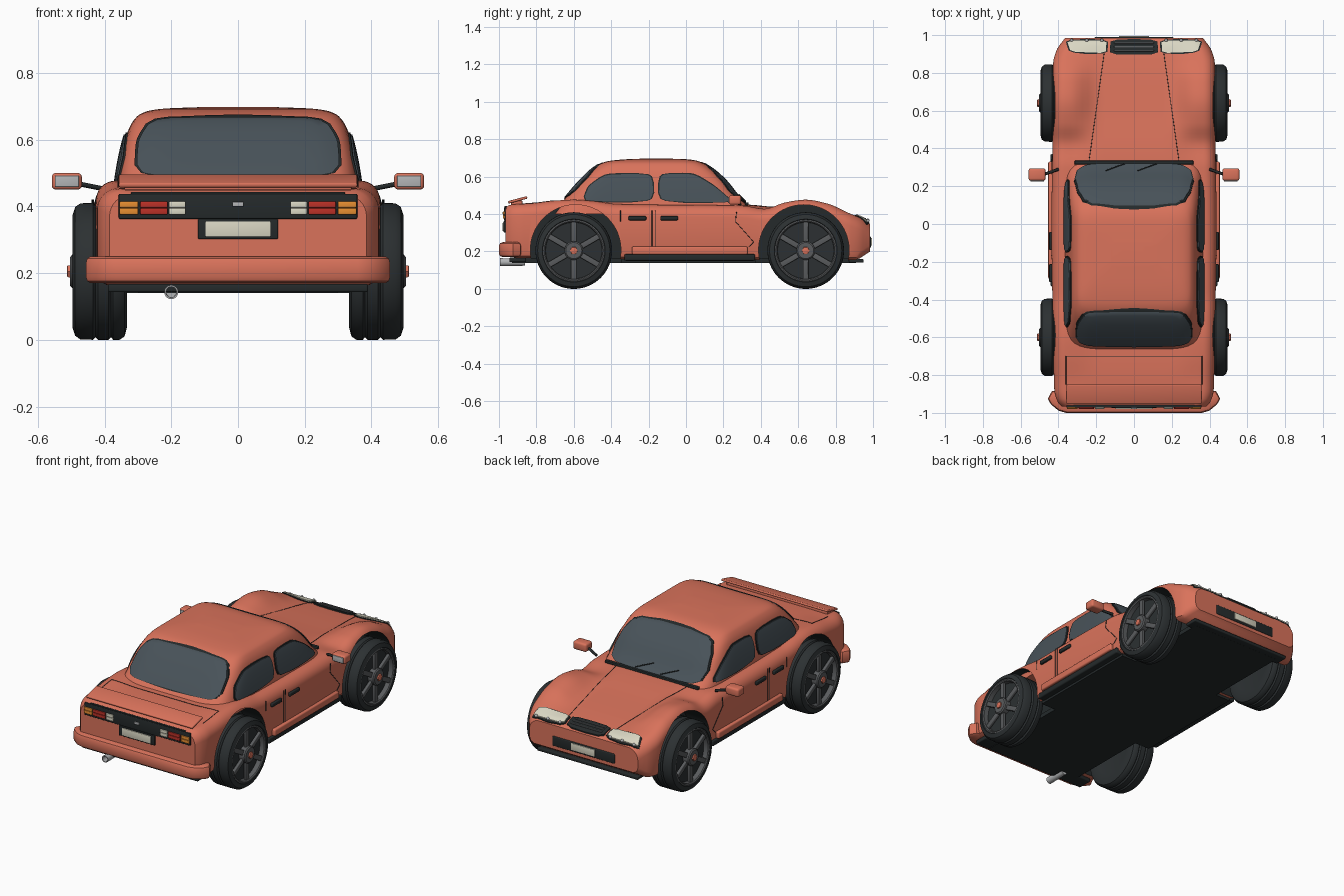
import bpy, bmesh, math
from mathutils import Vector

if "Cube" in bpy.data.objects:
    bpy.data.objects.remove(bpy.data.objects["Cube"])

def mat(name, r, g, b):
    m = bpy.data.materials.new(name)
    m.diffuse_color = (r, g, b, 1)
    m.use_nodes = True
    m.node_tree.nodes["Principled BSDF"].inputs["Base Color"].default_value = m.diffuse_color
    return m
PAINT = mat("paint", .70, .17, .105); BLACK = mat("black_trim", .018, .023, .024)
GLASS = mat("glass", .065, .085, .10); RUBBER = mat("rubber", .025, .03, .032)
ALLOY = mat("alloy", .10, .105, .11); CHROME = mat("chrome", .45, .46, .47)
CREAM = mat("cream", .70, .68, .55); RED = mat("red", .5, .03, .02); AMBER = mat("amber", .8, .27, .03)

def curve(*keys):
    """Monotone smooth interpolation through (x, value) keys."""
    X, V = zip(*sorted(keys)); n = len(X)
    d = [(V[i+1]-V[i])/(X[i+1]-X[i]) for i in range(n-1)]
    m = [d[0]] + [0 if d[i-1]*d[i] <= 0 else 2*d[i-1]*d[i]/(d[i-1]+d[i]) for i in range(1, n-1)] + [d[-1]]
    def f(x):
        x = min(max(x, X[0]), X[-1])
        i = max(k for k in range(n-1) if X[k] <= x)
        h = X[i+1]-X[i]; t = (x-X[i])/h
        return ((1+2*t)*(1-t)**2*V[i] + t*(1-t)**2*h*m[i] + t*t*(3-2*t)*V[i+1] + t*t*(t-1)*h*m[i+1])
    return f

def finish(name, bm, *mats):
    bmesh.ops.recalc_face_normals(bm, faces=bm.faces)
    me = bpy.data.meshes.new(name); bm.to_mesh(me); bm.free()
    o = bpy.data.objects.new(name, me); bpy.context.collection.objects.link(o)
    for m in mats: me.materials.append(m)
    return o

def loft(name, rings, *mats):
    bm = bmesh.new()
    R = [[bm.verts.new(p) for p in r] for r in rings]
    for a, b in zip(R, R[1:]):
        for i in range(len(a)):
            j = (i+1) % len(a)
            bm.faces.new((a[i], a[j], b[j], b[i]))
    bm.faces.new(R[0]); bm.faces.new(R[-1])
    return finish(name, bm, *mats)

def box(name, c, size, m, bevel=0, rot=(0, 0, 0)):
    bm = bmesh.new(); bmesh.ops.create_cube(bm, size=1)
    bmesh.ops.scale(bm, vec=size, verts=bm.verts)
    if bevel: bmesh.ops.bevel(bm, geom=bm.edges[:], offset=bevel, segments=3, profile=.5, affect='EDGES')
    o = finish(name, bm, m); o.location = c; o.rotation_euler = rot
    return o

def lathe(name, prof, m, s=1, cy=0, cz=0, seg=48):
    """Revolve (x, radius) profile round the x axis."""
    A = [2*math.pi*k/seg for k in range(seg)]
    return loft(name, [[(s*x, cy+r*math.cos(a), cz+r*math.sin(a)) for a in A] for x, r in prof], m)

def tube(name, pts, r, m):
    cu = bpy.data.curves.new(name, 'CURVE'); cu.dimensions = '3D'
    cu.bevel_depth = r; cu.bevel_resolution = 1; cu.use_fill_caps = True
    sp = cu.splines.new('POLY'); sp.points.add(len(pts)-1)
    for q, p in zip(sp.points, pts): q.co = (*p, 1)
    o = bpy.data.objects.new(name, cu); bpy.context.collection.objects.link(o)
    cu.materials.append(m)

def panel(name, poly, fn, off, m, grow=0, soft=2):
    """Rounded polygon laid on a surface fn(u, v, offset)."""
    P = [Vector(p) for p in poly]
    for k in range(soft):
        c = .14 if k == 0 else .25
        P = [q for i in range(len(P)) for q in (P[i].lerp(P[(i+1) % len(P)], c), P[i].lerp(P[(i+1) % len(P)], 1-c))]
    P = [P[i].lerp(P[(i+1) % len(P)], k/n) for i in range(len(P))
         for n in [max(1, int((P[(i+1) % len(P)]-P[i]).length/.02))] for k in range(n)]
    C = sum(P, Vector((0, 0)))/len(P)
    P = [p + (p-C).normalized()*grow for p in P]
    steps = [(k/10, off) for k in range(1, 11)] + [(1, -.012)]
    return loft(name, [[fn(*C.lerp(p, max(t, .05)), o) for p in P] for t, o in steps], m)

# Lower body: cross-sections along y
width = curve((-.965, .385), (-.94, .405), (-.88, .422), (-.4, .432), (0, .437), (.4, .432), (.85, .428), (.92, .41), (.985, .365))
mid = curve((-.965, .435), (-.94, .45), (-.7, .465), (.3, .452), (.6, .42), (.85, .39), (.95, .37), (.985, .345))
fender = curve((-.965, .435), (-.94, .45), (-.82, .458), (-.7, .472), (-.6, .477), (-.5, .47), (-.36, .453), (.3, .445),
               (.42, .428), (.53, .462), (.64, .477), (.76, .455), (.86, .41), (.95, .37), (.985, .345))
floor = curve((-.965, .19), (-.9, .165), (.9, .155), (.985, .20))
RAD = .065
def top(x, y):
    t = min(max((abs(x)-.18)/.16, 0), 1); t = t*t*(3-2*t)
    return mid(y)*(1-t) + fender(y)*t
def body_z(x, y, off=0):
    e = max(abs(x)-(width(y)-RAD), 0)
    return top(x, y) - RAD + math.sqrt(max(RAD**2-e*e, 0)) + off
def on_body(x, y, off): return (x, y, body_z(x, y, off))
rings = []
for k in range(101):
    y = -.965 + 1.95*k/100
    w, b = width(y), floor(y)
    h = [(w-.03, b), (w-.008, b+.012), (w, b+.035)]
    for i in range(9):
        a = i*math.pi/16
        x = w-RAD+RAD*math.cos(a)
        h.append((x, top(x, y)-RAD+RAD*math.sin(a)))
    h += [((w-RAD)*(1-i/12), top((w-RAD)*(1-i/12), y)) for i in range(1, 13)]
    rings.append([(x, y, z) for x, z in h] + [(-x, y, z) for x, z in h[-2::-1]])
body = loft("body", rings, PAINT, BLACK)

# Wheel arches cut from the body with dark inner faces
for s in (-1, 1):
    for cy in (-.59, .63):
        cut = lathe("arch_cutter", [(.29, .242), (.6, .242)], PAINT, s, cy, .208, 64)
        cut.data.materials.append(BLACK); cut.hide_render = True
        for p in cut.data.polygons: p.material_index = 1
        md = body.modifiers.new("arch", 'BOOLEAN'); md.operation = 'DIFFERENCE'; md.solver = 'EXACT'; md.object = cut
me = bpy.data.meshes.new_from_object(body.evaluated_get(bpy.context.evaluated_depsgraph_get()))
body.modifiers.clear(); body.data = me
for o in [o for o in bpy.data.objects if o.name.startswith("arch_cutter")]: bpy.data.objects.remove(o)

# Cabin: squarish sections stacked in z
half = curve((.40, .372), (.46, .365), (.55, .35), (.63, .328), (.67, .302), (.685, .272), (.693, .22), (.697, .12))
yf = curve((.40, .37), (.45, .325), (.5, .275), (.58, .21), (.65, .13), (.68, .075), (.692, .02), (.697, -.1))
yr = curve((.40, -.71), (.48, -.65), (.60, -.545), (.66, -.475), (.68, -.43), (.692, -.34), (.697, -.22))
N = 8
def other(v): return (1-min(abs(v), .985)**N)**(1/N)
def side(s):
    def fn(y, z, off):
        c, d = (yf(z)+yr(z))/2, (yf(z)-yr(z))/2
        return (s*(half(z)*other((y-c)/d)+off), y, z)
    return fn
def end(s):
    def fn(x, z, off):
        c, d = (yf(z)+yr(z))/2, (yf(z)-yr(z))/2
        return (x, c + s*(d*other(x/half(z))+off), z)
    return fn
rings = []
for k in range(41):
    z = .40 + .297*math.sin(k/40*math.pi/2)
    c, d, ring = (yf(z)+yr(z))/2, (yf(z)-yr(z))/2, []
    for i in range(120):
        u, v = math.cos(i*math.pi/60), math.sin(i*math.pi/60)
        r = (abs(u)**N+abs(v)**N)**(-1/N)
        ring.append((half(z)*r*u, c+d*r*v, z))
    rings.append(ring)
loft("cabin", rings, PAINT)

# Windows with dark seals
def window(name, poly, fn):
    panel(name+"_seal", poly, fn, .005, BLACK, .007)
    panel(name, poly, fn, .009, GLASS)
window("windshield", [(-.325, .46), (.325, .46), (.278, .672), (-.278, .672)], end(1))
window("rear_window", [(-.305, .49), (.305, .49), (.30, .60), (.255, .668), (-.255, .668), (-.30, .60)], end(-1))
for s in (-1, 1):
    window("rear_side_window", [(-.55, .468), (-.175, .468), (-.18, .615), (-.43, .612), (-.52, .55)], side(s))
    window("front_side_window", [(-.145, .468), (.255, .462), (.15, .55), (.04, .615), (-.14, .615)], side(s))
box("cowl", (0, .325, .455), (.63, .02, .016), BLACK, .004)
for x in (-.15, .02):
    tube("wiper", [end(1)(x, .505, .012), end(1)(x+.05, .487, .014), end(1)(x+.10, .468, .012)], .003, BLACK)

# Wheels
for s in (-1, 1):
    for cy in (-.6, .64):
        lathe("tyre", [(.34, .13), (.332, .165), (.34, .195), (.355, .205), (.374, .205), (.381, .197), (.388, .205), (.42, .205),
              (.427, .197), (.434, .205), (.472, .204), (.488, .193), (.496, .168), (.490, .162), (.462, .155)], RUBBER, s, cy, .205, 64)
        lathe("rim_ring", [(.455, .162), (.493, .165), (.495, .158), (.490, .152), (.455, .15)], ALLOY, s, cy, .205, 64)
        for k in range(6):
            a = k*math.pi/3 + math.pi/6
            box("spoke", (s*.477, cy+.095*math.cos(a), .205+.095*math.sin(a)), (.018, .125, .03), ALLOY, .004, (a, 0, 0))
        lathe("hub", [(.45, .05), (.497, .05), (.503, .043), (.503, .03)], ALLOY, s, cy, .205, 32)
        lathe("hub_cap", [(.49, .022), (.511, .02), (.513, .015)], PAINT, s, cy, .205, 6)

# Floor, sills, doors, mirrors
box("floor_pan", (0, -.01, .152), (.60, 1.84, .025), BLACK)
box("floor_middle", (0, .015, .152), (.80, .72, .025), BLACK)
box("rear_valance", (0, -.90, .155), (.78, .09, .025), BLACK, .006)
box("front_lip", (0, .91, .15), (.68, .08, .02), BLACK, .006)
for s in (-1, 1):
    box("side_skirt", (s*.42, .02, .168), (.045, .70, .035), BLACK, .008)
    box("sill", (s*.436, .02, .205), (.036, .62, .042), PAINT, .008)
    for y in (-.26, -.09): box("door_handle", (s*.44, y, .378), (.018, .095, .022), BLACK, .005)
    seams = [[(-.165, .225), (-.165, .42)], [(-.182, .225), (-.182, .42)], [(-.35, .36), (-.35, .42)],
             [(.27, .41), (.265, .36), (.362, .25), (.335, .225)]]
    for line in seams: tube("door_seam", [(s*(width(y)+.0005), y, z) for y, z in line], .0022, BLACK)
    box("mirror", (s*.513, .262, .475), (.09, .065, .05), PAINT, .012)
    box("mirror_glass", (s*.513, .228, .475), (.072, .006, .034), CHROME, .002)
    tube("mirror_stalk", [(s*.40, .29, .452), (s*.44, .275, .46), (s*.48, .262, .468)], .008, BLACK)
    tube("hood_seam", [on_body(s*(.24-.09*k/20), .32+.64*k/20, .0005) for k in range(21)], .0016, BLACK)

# Nose: headlights, grille, number plate
for s in (-1, 1):
    lamp = [(s*.145, .972), (s*.355, .972), (s*.335, .912), (s*.15, .905)]
    panel("headlight_frame", lamp, on_body, .006, BLACK, .009, 1)
    panel("headlight", lamp, on_body, .012, CREAM, 0, 1)
    for x in (.17, .25, .33):
        bm = bmesh.new(); bmesh.ops.create_uvsphere(bm, u_segments=16, v_segments=8, radius=.009)
        finish("lamp_stud", bm, CHROME).location = on_body(s*x, .972, .012)
panel("top_grille_frame", [(-.12, .975), (.12, .975), (.125, .90), (-.125, .90)], on_body, .008, BLACK, .004, 1)
for k in range(3): box("grille_bar", (0, .918+.02*k, body_z(0, .918+.02*k)+.009), (.21, .008, .006), ALLOY, .002)
box("front_grille", (0, .982, .25), (.42, .016, .06), BLACK, .006)
box("front_plate", (0, .990, .252), (.16, .01, .042), CREAM, .002)

# Tail: bumper, lamps, plate, spoiler, exhaust
outline = [(.40, -.88), (.435, -.885), (.456, -.925), (.44, -.955), (.40, -.988), (.36, -1.0)]
outline += [(-x, y) for x, y in outline[::-1]]
loft("rear_bumper", [[(x*g, -.93+(y+.93)*g2, z) for x, y in outline] for g, g2, z in
     ((.97, .7, .170), (.99, .92, .176), (1, 1, .188), (1, 1, .230), (.99, .92, .244), (.97, .7, .25))], PAINT)
box("tail_panel", (0, -.966, .400), (.715, .012, .075), BLACK, .004)
box("tail_trim", (0, -.964, .437), (.64, .012, .012), BLACK, .002)
for s in (-1, 1):
    for n, x, w, m in (("amber", .327, .056, AMBER), ("red", .252, .082, RED), ("white", .182, .05, CREAM)):
        for z in (.385, .405): box("tail_lamp_"+n, (s*x, -.973, z), (w, .012, .019), m, .003)
box("plate_holder", (0, -.968, .332), (.24, .014, .06), BLACK, .003)
box("rear_plate", (0, -.976, .332), (.195, .008, .045), CREAM, .002)
box("trunk_latch", (0, -.974, .406), (.034, .012, .014), CHROME, .003)
box("spoiler", (0, -.90, .476), (.715, .105, .014), PAINT, .005, (.26, 0, 0))
box("spoiler_base", (0, -.905, .46), (.68, .06, .025), PAINT, .004)
trunk = [(-.36, -.85), (-.36, -.70), (.36, -.70), (.36, -.85)]
for a, b in zip(trunk, trunk[1:]):
    tube("trunk_seam", [on_body(a[0]+(b[0]-a[0])*k/20, a[1]+(b[1]-a[1])*k/20, .0005) for k in range(21)], .0016, BLACK)
A = [k*math.pi/12 for k in range(24)]
loft("exhaust", [[(-.2+r*math.cos(a), y, .143+r*math.sin(a)) for a in A] for r, y in
     ((.019, -.86), (.021, -.985), (.021, -.995), (.016, -.995), (.015, -.93))], CHROME)
lathe("exhaust_core", [(-.001, .001), (.001, .001)], BLACK, 1, -.93, .143, 8)

# Smooth shading with sharp edges kept
for o in bpy.data.objects: o.select_set(o.type == 'MESH')
bpy.context.view_layer.objects.active = body
bpy.ops.object.shade_smooth_by_angle(angle=math.radians(35))
